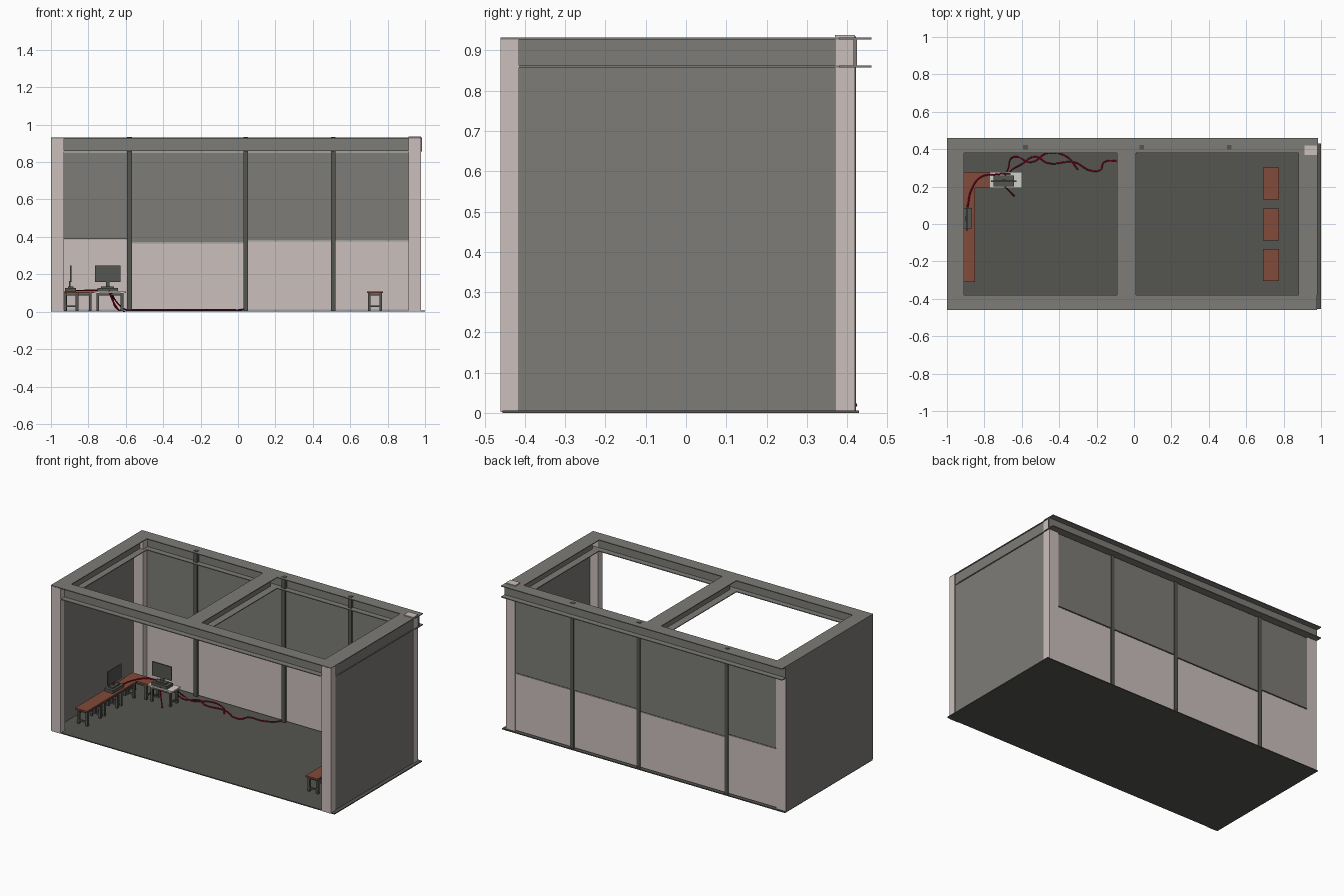
import bpy, bmesh, math
from mathutils import Matrix, Vector

if "Cube" in bpy.data.objects:
    bpy.data.objects.remove(bpy.data.objects["Cube"])


def material(name, r, g, b):
    m = bpy.data.materials.new(name)
    m.diffuse_color = (r, g, b, 1)
    m.use_nodes = True
    m.node_tree.nodes["Principled BSDF"].inputs["Base Color"].default_value = m.diffuse_color
    return m


PINK = material("pale pink paint", 0.60, 0.52, 0.50)
GREY = material("frame grey", 0.205, 0.20, 0.185)
DARK = material("dark grey", 0.09, 0.092, 0.08)
WOOD = material("brown wood", 0.22, 0.07, 0.042)
RED = material("red cable", 0.33, 0.002, 0.02)
LIGHT = material("light grey", 0.62, 0.62, 0.60)


def boxes(name, mat, bounds, loc=(0, 0, 0), turn=0):
    """One object from boxes given as (x0, x1, y0, y1, z0, z1)."""
    bm = bmesh.new()
    for x0, x1, y0, y1, z0, z1 in bounds:
        mtx = Matrix.Translation(((x0 + x1) / 2, (y0 + y1) / 2, (z0 + z1) / 2))
        mtx = mtx @ Matrix.Diagonal((x1 - x0, y1 - y0, z1 - z0, 1))
        bmesh.ops.create_cube(bm, size=1, matrix=mtx)
    me = bpy.data.meshes.new(name)
    bm.to_mesh(me)
    bm.free()
    me.materials.append(mat)
    ob = bpy.data.objects.new(name, me)
    ob.location = loc
    ob.rotation_euler.z = math.radians(turn)
    bpy.context.collection.objects.link(ob)
    return ob


def i_beam(name, start, end, centre, width, along_x):
    """Roof beam: two flanges and a web."""
    z0, z1, t = 0.857, 0.932, 0.005
    parts = []
    for w, a, b in ((width, z0, z0 + t), (0.008, z0 + t, z1 - t), (width, z1 - t, z1)):
        lo, hi = centre - w / 2, centre + w / 2
        parts.append((start, end, lo, hi, a, b) if along_x else (lo, hi, start, end, a, b))
    boxes(name, GREY, parts)


# Floor and side walls
boxes("floor", DARK, [(-1, 1, -0.455, 0.43, 0.0, 0.006)])
boxes("left_wall", GREY, [(-1, -0.996, -0.46, 0.42, 0.006, 0.928)])
boxes("right_wall", GREY, [(0.970, 0.975, -0.415, 0.37, 0.006, 0.928)])

# Corner pillars
for side, x0, x1 in (("left", -0.996, -0.93), ("right", 0.912, 0.979)):
    boxes("front_pillar_" + side, PINK, [(x0, x1, -0.461, -0.415, 0.002, 0.927)])
    top = 0.938 if side == "right" else 0.927
    boxes("back_pillar_" + side, PINK, [(x0, x1, 0.37, 0.42, 0.002, top)])

# Roof frame
i_beam("front_beam", -1, 0.979, -0.42, 0.08, True)
i_beam("back_beam", -1, 0.985, 0.42, 0.08, True)
i_beam("left_beam", -0.38, 0.38, -0.955, 0.09, False)
i_beam("middle_beam", -0.38, 0.38, -0.04, 0.10, False)
i_beam("right_beam", -0.38, 0.38, 0.93, 0.10, False)

# Back wall posts, with panels between them
posts = (-0.58, 0.042, 0.51)
for i, x in enumerate(posts):
    boxes(f"back_post_{i + 1}", DARK, [(x - 0.0125, x + 0.0125, 0.398, 0.422, 0.006, 0.934)])
edges = (-0.945,) + posts + (0.925,)
splits = (0.385, 0.365, 0.375, 0.375)
for i, z in enumerate(splits):
    a, b = edges[i] + 0.011, edges[i + 1] - 0.011
    boxes(f"lower_panel_{i + 1}", PINK, [(a, b, 0.410, 0.416, 0.012, z)])
    boxes(f"upper_panel_{i + 1}", GREY, [(a, b, 0.408, 0.418, z + 0.005, 0.852)])


# Benches: a board on a four-legged frame, long side along y before turning
def bench(name, x, y, turn=0, top=WOOD):
    boxes(name + "_top", top, [(-0.0425, 0.0425, -0.085, 0.085, 0.099, 0.109)], (x, y, 0), turn)
    frame = []
    for sx in (-0.031, 0.031):
        for sy in (-0.065, 0.065):
            frame.append((sx - 0.007, sx + 0.007, sy - 0.007, sy + 0.007, 0.006, 0.099))
        frame.append((sx - 0.004, sx + 0.004, -0.065, 0.065, 0.086, 0.098))
    for sy in (-0.065, 0.065):
        frame.append((-0.03, 0.03, sy - 0.004, sy + 0.004, 0.024, 0.034))
        frame.append((-0.03, 0.03, sy - 0.004, sy + 0.004, 0.086, 0.098))
    boxes(name + "_legs", DARK, frame, (x, y, 0), turn)


for i in range(3):
    bench(f"wall_bench_{i + 1}", -0.892, -0.225 + 0.17 * i)
    bench(f"right_bench_{i + 1}", 0.733, -0.22 + 0.218 * i)
bench("corner_bench", -0.855, 0.235, 90)
bench("pale_table", -0.685, 0.235, 90, LIGHT)


# Monitors: base unit, neck and screen, facing -y before turning
def monitor(name, x, y, turn):
    boxes(name + "_stand", DARK, [(-0.055, 0.055, -0.03, 0.03, 0.109, 0.128),
                                  (-0.035, 0.035, -0.015, 0.015, 0.128, 0.136),
                                  (-0.010, 0.010, 0.0, 0.008, 0.136, 0.165)], (x, y, 0), turn)
    boxes(name + "_screen", DARK, [(-0.068, 0.068, -0.005, 0.003, 0.158, 0.246)], (x, y, 0), turn)


monitor("table_monitor", -0.697, 0.23, 0)
monitor("wall_monitor", -0.895, 0.03, 90)


# Red cables
def cable(name, points):
    cu = bpy.data.curves.new(name, "CURVE")
    cu.dimensions = "3D"
    cu.bevel_depth = 0.004
    cu.bevel_resolution = 1
    cu.resolution_u = 6
    cu.materials.append(RED)
    sp = cu.splines.new("BEZIER")
    sp.bezier_points.add(len(points) - 1)
    for p, co in zip(sp.bezier_points, points):
        p.co = co
        p.handle_left_type = p.handle_right_type = "AUTO"
    bpy.context.collection.objects.link(bpy.data.objects.new(name, cu))


cable("bench_cable", [(-0.89, 0.09, 0.114), (-0.87, 0.18, 0.114), (-0.82, 0.25, 0.114),
                      (-0.74, 0.265, 0.114), (-0.66, 0.27, 0.113)])
cable("back_cable", [(-0.69, 0.26, 0.113), (-0.675, 0.29, 0.09), (-0.64, 0.36, 0.011), (-0.55, 0.33, 0.011),
                     (-0.46, 0.38, 0.011), (-0.36, 0.36, 0.011), (-0.30, 0.29, 0.011)])
cable("long_cable", [(-0.68, 0.25, 0.113), (-0.655, 0.287, 0.06), (-0.60, 0.32, 0.011), (-0.53, 0.36, 0.011),
                     (-0.46, 0.325, 0.011), (-0.32, 0.33, 0.011), (-0.23, 0.285, 0.011),
                     (-0.18, 0.29, 0.011), (-0.16, 0.33, 0.011), (-0.06, 0.34, 0.011),
                     (0.02, 0.39, 0.011), (0.045, 0.423, 0.02)])
cable("front_cable", [(-0.69, 0.20, 0.113), (-0.675, 0.185, 0.07), (-0.64, 0.15, 0.011)])
